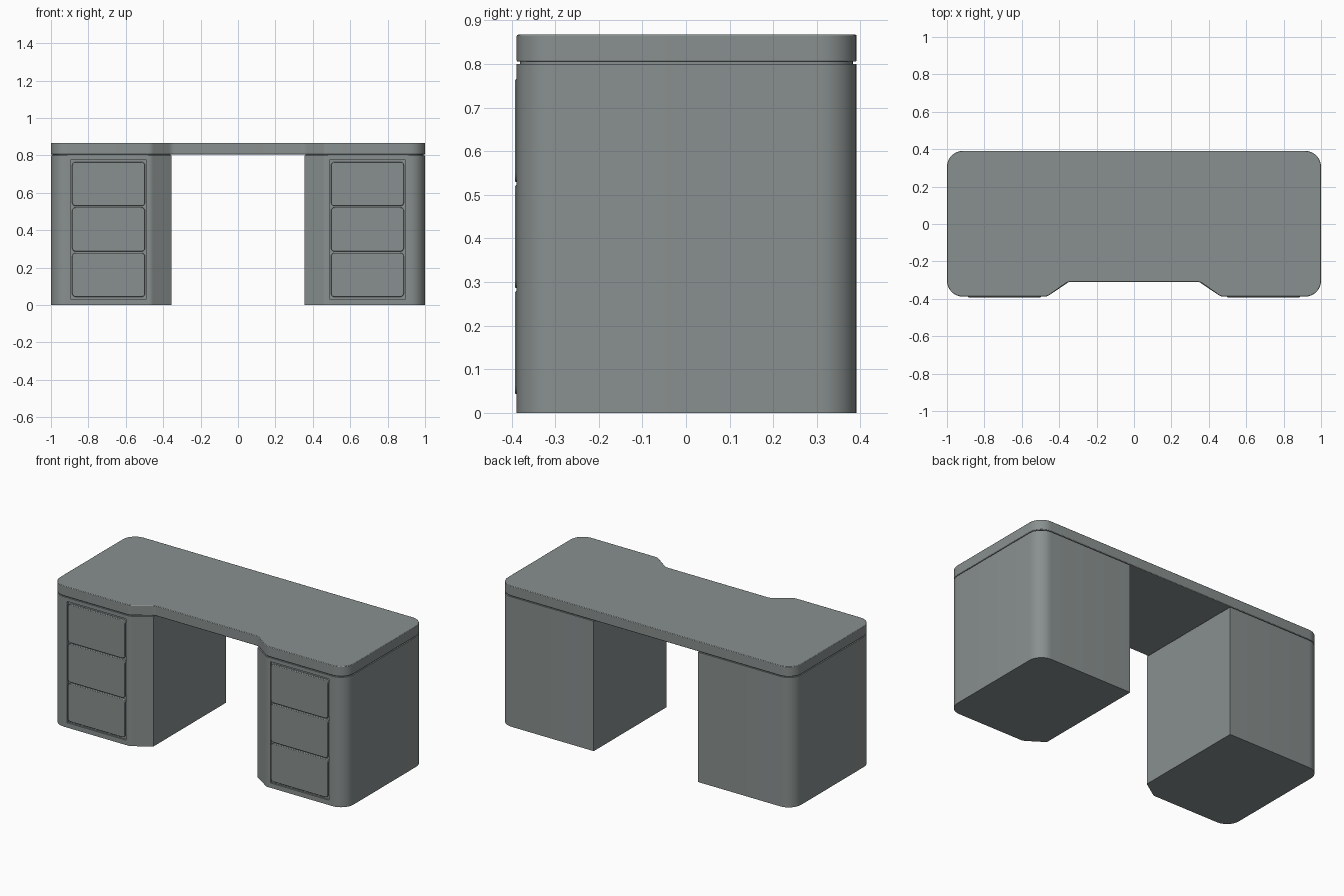
import bpy, bmesh, math
from mathutils import Vector

cube = bpy.data.objects.get("Cube")
if cube:
    bpy.data.objects.remove(cube, do_unlink=True)

# One painted finish for the whole desk
grey = bpy.data.materials.new("slate_grey")
grey.use_nodes = True
COLOUR = (0.25, 0.28, 0.275, 1)
grey.diffuse_color = COLOUR
grey.node_tree.nodes["Principled BSDF"].inputs["Base Color"].default_value = COLOUR


def rounded(points, steps=8):
    """Outline from (a, b, radius) corners; each corner becomes a circular arc."""
    out = []
    for i, (x, y, r) in enumerate(points):
        p = Vector((x, y))
        if r == 0:
            out.append(p)
            continue
        u = (Vector(points[i - 1][:2]) - p).normalized()
        v = (Vector(points[(i + 1) % len(points)][:2]) - p).normalized()
        half = u.angle(v) / 2
        centre = p + (u + v).normalized() * (r / math.sin(half))
        start = p + u * (r / math.tan(half)) - centre
        end = p + v * (r / math.tan(half)) - centre
        sweep = start.angle_signed(end)
        for k in range(steps + 1):
            a = -sweep * k / steps
            out.append(centre + Vector((start.x * math.cos(a) - start.y * math.sin(a),
                                        start.x * math.sin(a) + start.y * math.cos(a))))
    return out


def prism(name, outline, low, high, upright=False, bevel=0.0):
    """Extrude an outline along z, or along y when upright."""
    bm = bmesh.new()
    place = (lambda p, h: (p.x, h, p.y)) if upright else (lambda p, h: (p.x, p.y, h))
    base = bm.faces.new([bm.verts.new(place(p, low)) for p in outline])
    moved = bmesh.ops.extrude_face_region(bm, geom=[base])["geom"]
    shift = Vector(place(Vector((0, 0)), high - low))
    bmesh.ops.translate(bm, vec=shift, verts=[g for g in moved if isinstance(g, bmesh.types.BMVert)])
    bmesh.ops.recalc_face_normals(bm, faces=bm.faces)
    mesh = bpy.data.meshes.new(name)
    bm.to_mesh(mesh)
    bm.free()
    mesh.materials.append(grey)
    obj = bpy.data.objects.new(name, mesh)
    bpy.context.collection.objects.link(obj)
    if bevel:
        mod = obj.modifiers.new("soft_edge", "BEVEL")
        mod.width, mod.segments = bevel, 2
        mod.limit_method, mod.angle_limit = "ANGLE", math.radians(60)
    return obj


def rect(x0, x1, z0, z1, r=0.0):
    return rounded([(x0, z0, r), (x1, z0, r), (x1, z1, r), (x0, z1, r)], 4)


def mirror_x(points):
    return [(-x, y, r) for x, y, r in reversed(points)]


FRONT, BACK, KNEE = -0.388, 0.391, -0.31

# Desk top with the knee notch
half_top = [(0.355, KNEE, 0.05), (0.465, FRONT, 0.05), (1, FRONT, 0.085), (1, BACK, 0.085)]
parts = [prism("desk_top", rounded(half_top + mirror_x(half_top)), 0.805, 0.867, bevel=0.003)]

# Pedestals, drawers and the shadow gap under the top
for side, sign in (("left", 1), ("right", -1)):
    def flip(pts):
        return [Vector((p.x * sign, p.y)) for p in pts]

    body = [(0.355, -0.315, 0), (0.465, FRONT, 0.04), (1, FRONT, 0.085),
            (1, BACK, 0.085), (0.355, BACK, 0)]
    pedestal = prism(side + "_pedestal", flip(rounded(body)), 0, 0.8)
    cutter = prism(side + "_recess_cutter", flip(rect(0.492, 0.892, 0.03, 0.777)),
                   FRONT - 0.05, FRONT + 0.01, upright=True)
    cutter.hide_render = True
    cutter.hide_set(True)
    cut = pedestal.modifiers.new("drawer_recess", "BOOLEAN")
    cut.object, cut.solver = cutter, "EXACT"
    parts.append(pedestal)

    neck = [(0.36, -0.305, 0), (0.468, FRONT + 0.008, 0.04), (0.992, FRONT + 0.008, 0.08),
            (0.992, BACK - 0.008, 0.08), (0.36, BACK - 0.008, 0)]
    parts.append(prism(side + "_shadow_gap", flip(rounded(neck)), 0.795, 0.81))

    for i, level in enumerate(("bottom", "middle", "top")):
        z = 0.043 + 0.243 * i
        parts.append(prism(f"{side}_{level}_drawer", flip(rect(0.497, 0.887, z, z + 0.236, 0.02)),
                           -0.392, FRONT + 0.012, upright=True, bevel=0.003))

for obj in parts:
    bpy.ops.object.select_all(action="DESELECT")
    obj.select_set(True)
    bpy.context.view_layer.objects.active = obj
    bpy.ops.object.shade_smooth_by_angle(angle=math.radians(30))
